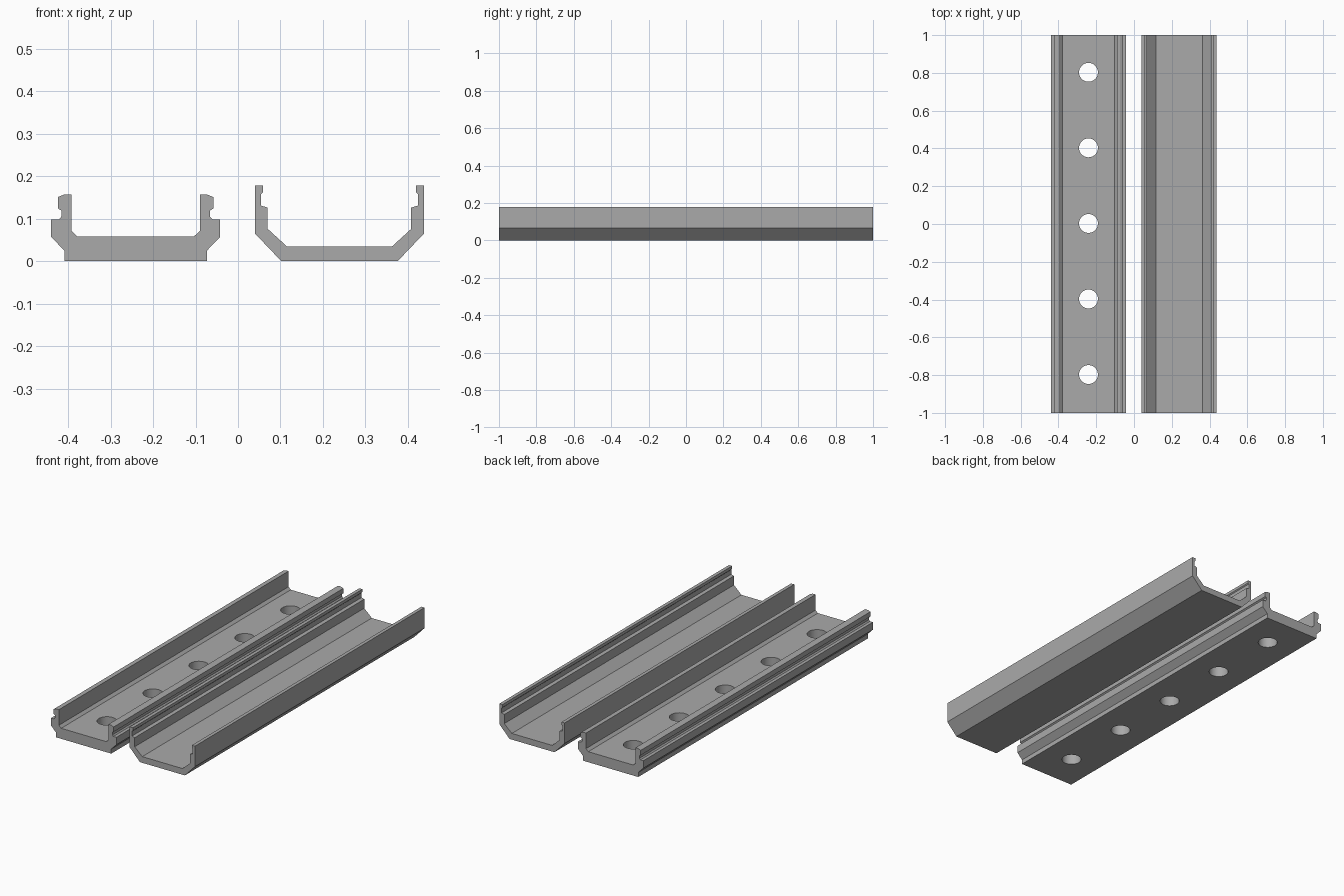
import bpy, bmesh, math

if "Cube" in bpy.data.objects:
    bpy.data.objects.remove(bpy.data.objects["Cube"])

metal = bpy.data.materials.new("grey_metal")
metal.diffuse_color = (0.4, 0.4, 0.4, 1)
metal.use_nodes = True
metal.node_tree.nodes["Principled BSDF"].inputs["Base Color"].default_value = metal.diffuse_color


def finish(name, bm):
    bmesh.ops.recalc_face_normals(bm, faces=bm.faces)
    mesh = bpy.data.meshes.new(name)
    bm.to_mesh(mesh)
    bm.free()
    mesh.materials.append(metal)
    obj = bpy.data.objects.new(name, mesh)
    bpy.context.collection.objects.link(obj)
    return obj


def channel(name, half, cx):
    """Mirror a half section and extrude it along y."""
    outline = half + [(-x, z) for x, z in reversed(half)]
    bm = bmesh.new()
    face = bm.faces.new([bm.verts.new((cx + x, -1, z)) for x, z in outline])
    new = bmesh.ops.extrude_face_region(bm, geom=[face])["geom"]
    verts = [v for v in new if isinstance(v, bmesh.types.BMVert)]
    bmesh.ops.translate(bm, verts=verts, vec=(0, 2, 0))
    return finish(name, bm)


# Half sections, from the bottom, round the outside, to the inner floor
base_half = [(0.168, 0), (0.168, 0.025), (0.199, 0.057), (0.199, 0.098),
             (0.181, 0.098), (0.175, 0.105), (0.175, 0.119), (0.183, 0.124),
             (0.183, 0.151), (0.168, 0.157), (0.151, 0.157), (0.151, 0.071),
             (0.137, 0.058)]
cover_half = [(0.137, 0), (0.199, 0.065), (0.199, 0.178), (0.18, 0.178),
              (0.18, 0.162), (0.185, 0.157), (0.185, 0.131), (0.169, 0.126),
              (0.169, 0.076), (0.123, 0.034)]

base = channel("base_channel", base_half, -0.241)
cover = channel("cover_channel", cover_half, 0.239)

# Row of round mounting holes through the base floor
bm = bmesh.new()
for i in range(5):
    start = len(bm.verts)
    made = bmesh.ops.create_cone(bm, cap_ends=True, segments=32, radius1=0.05,
                                 radius2=0.05, depth=0.2)
    bmesh.ops.translate(bm, verts=made["verts"],
                        vec=(-0.241, -0.797 + 0.4 * i, 0.03))
cutter = finish("hole_cutter", bm)
cutter.hide_render = True
cutter.hide_set(True)

cut = base.modifiers.new("mounting_holes", "BOOLEAN")
cut.operation = "DIFFERENCE"
cut.solver = "EXACT"
cut.object = cutter

# Apply the cut and smooth the hole walls
bpy.context.view_layer.objects.active = base
base.select_set(True)
bpy.ops.object.modifier_apply(modifier=cut.name)
bpy.ops.object.shade_smooth_by_angle(angle=math.radians(20))
bpy.data.objects.remove(cutter)
